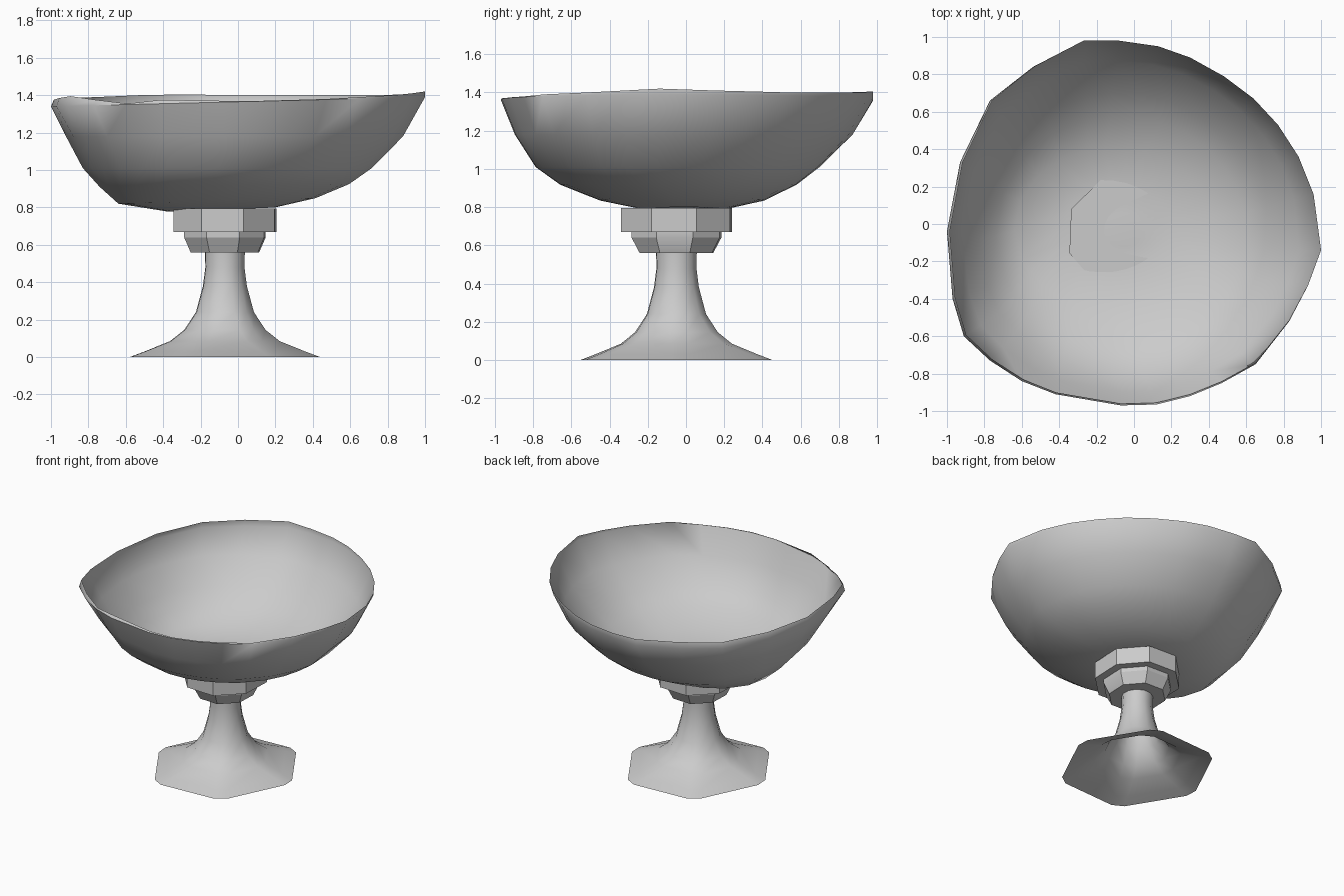
import bpy, bmesh
from math import sin, cos, atan2, radians, pi

CX, CY = -0.07, -0.05   # axis of stem and collar


def loft(name, rings, cap_start=False, cap_end=False, sharp=40):
    """Skin a list of equal-length vertex rings into one object."""
    bm = bmesh.new()
    vr = [[bm.verts.new(p) for p in ring] for ring in rings]
    n = len(vr[0])
    for a, b in zip(vr, vr[1:]):
        for i in range(n):
            j = (i + 1) % n
            bm.faces.new((a[i], a[j], b[j], b[i]))
    if cap_start:
        bm.faces.new(vr[0][::-1])
    if cap_end:
        bm.faces.new(vr[-1])
    me = bpy.data.meshes.new(name)
    bm.to_mesh(me)
    bm.free()
    ob = bpy.data.objects.new(name, me)
    bpy.context.collection.objects.link(ob)
    bpy.ops.object.select_all(action='DESELECT')
    ob.select_set(True)
    bpy.context.view_layer.objects.active = ob
    bpy.ops.object.shade_smooth_by_angle(angle=radians(sharp))
    return ob


# Foot and stem: round neck flaring into a hexagon with clipped corners
stem = []
for r, z, hexness in [(0.51, 0.0, 1), (0.43, 0.03, 0.95), (0.295, 0.085, 0.6),
                      (0.22, 0.145, 0.35), (0.158, 0.24, 0.1), (0.12, 0.38, 0),
                      (0.107, 0.48, 0), (0.109, 0.57, 0)]:
    ring = []
    for k in range(6):
        for s in (-1, 1):
            a = radians(3 + 60 * k + s * (15 - 10 * hexness))
            ring.append((CX + r * cos(a),
                         CY + r * (1 + 0.06 * hexness) * sin(a), z))
    stem.append(ring)
loft("foot_and_stem", stem)


# Stepped octagonal collar between stem and bowl
def octagon(rx, ry, z):
    return [(CX + rx * cos(radians(20 + 45 * k)),
             CY + ry * sin(radians(20 + 45 * k)), z) for k in range(8)]


loft("lower_collar", [octagon(0.195, 0.205, 0.56), octagon(0.232, 0.25, 0.64),
                      octagon(0.232, 0.25, 0.675)], True, True, 25)
loft("upper_collar", [octagon(0.293, 0.31, 0.67), octagon(0.293, 0.31, 0.795)],
     True, True, 25)

# Bowl: uneven rim outline (x, y, z), counter-clockwise from the right tip
rim = [(1.0, -0.14, 1.42), (0.96, 0.16, 1.41), (0.88, 0.36, 1.405),
       (0.77, 0.53, 1.40), (0.64, 0.67, 1.40), (0.48, 0.79, 1.40),
       (0.30, 0.89, 1.40), (0.13, 0.95, 1.40), (-0.08, 0.98, 1.40),
       (-0.27, 0.98, 1.405), (-0.54, 0.84, 1.40), (-0.77, 0.66, 1.39),
       (-0.93, 0.33, 1.385), (-1.0, -0.04, 1.375), (-0.97, -0.40, 1.385),
       (-0.91, -0.60, 1.395), (-0.77, -0.73, 1.375), (-0.60, -0.84, 1.355),
       (-0.42, -0.91, 1.375), (-0.07, -0.97, 1.37), (0.12, -0.965, 1.37),
       (0.30, -0.92, 1.375), (0.47, -0.85, 1.38), (0.65, -0.75, 1.39),
       (0.83, -0.52, 1.40), (0.93, -0.33, 1.41)]

# Lower rings: x min/max, y min/max, z at left/right, roundness
levels = [(-1.0, 1.0, -0.975, 0.975, 1.34, 1.39, 0.0),
          (-0.92, 0.885, -0.90, 0.87, 1.18, 1.18, 0.3),
          (-0.83, 0.72, -0.79, 0.70, 1.01, 1.01, 0.7),
          (-0.74, 0.60, -0.66, 0.58, 0.91, 0.925, 0.9),
          (-0.64, 0.42, -0.45, 0.41, 0.82, 0.85, 1.0),
          (-0.37, 0.20, -0.22, 0.20, 0.777, 0.80, 1.0),
          (-0.16, 0.05, -0.12, 0.06, 0.795, 0.80, 1.0)]

bowl = [[(x * 0.985 if x < 0 else x, y * 0.99 if y < 0 else y, z)
         for x, y, z in rim]]
for x0, x1, y0, y1, zl, zr, rnd in levels:
    ring = []
    for x, y, _ in rim:
        a = atan2(y, x)
        u = x * (1 - rnd) + cos(a) * rnd
        v = y / 0.975 * (1 - rnd) + sin(a) * rnd
        t = (u + 1) / 2
        ring.append(((x0 + x1) / 2 + u * (x1 - x0) / 2,
                     (y0 + y1) / 2 + v * (y1 - y0) / 2,
                     zl + (zr - zl) * t))
    bowl.append(ring)
loft("bowl", bowl[::-1], True, False, 50)
